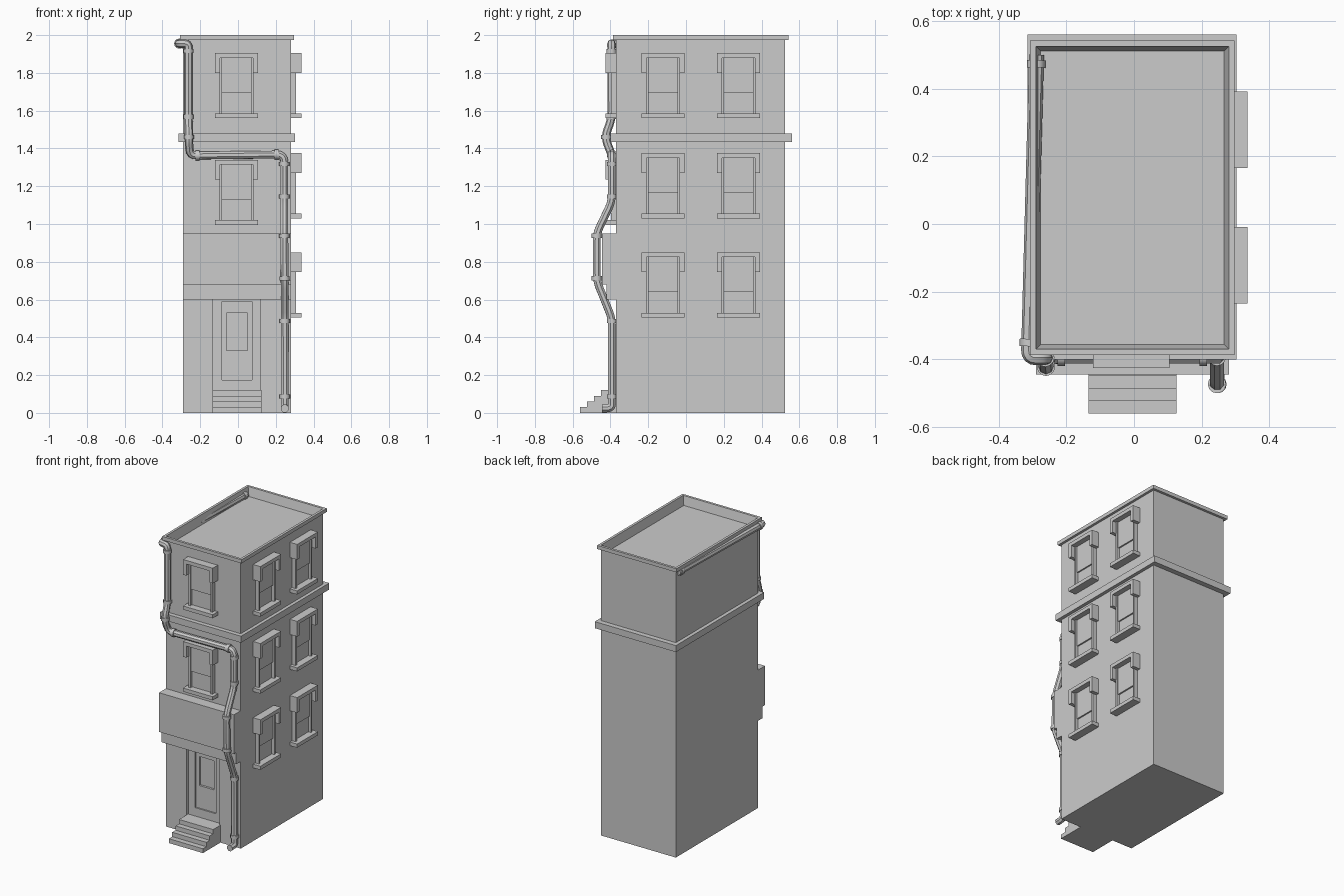
import bpy, bmesh, math
from mathutils import Vector, Matrix

if "Cube" in bpy.data.objects:
    bpy.data.objects.remove(bpy.data.objects["Cube"], do_unlink=True)

stone = bpy.data.materials.new("plain_grey")
stone.use_nodes = True
GREY = (0.6, 0.6, 0.6, 1)
stone.diffuse_color = GREY
stone.node_tree.nodes["Principled BSDF"].inputs["Base Color"].default_value = GREY

X0, X1, Y0, Y1 = -0.29, 0.28, -0.37, 0.525   # wall outline
ROOF = 1.94


def finish(name, bm):
    bmesh.ops.recalc_face_normals(bm, faces=bm.faces)
    mesh = bpy.data.meshes.new(name)
    bm.to_mesh(mesh)
    bm.free()
    mesh.materials.append(stone)
    ob = bpy.data.objects.new(name, mesh)
    bpy.context.collection.objects.link(ob)
    return ob


def add_box(bm, x0, x1, y0, y1, z0, z1):
    size = Matrix.Diagonal((x1 - x0, y1 - y0, z1 - z0, 1))
    mid = Matrix.Translation(((x0 + x1) / 2, (y0 + y1) / 2, (z0 + z1) / 2))
    bmesh.ops.create_cube(bm, size=1, matrix=mid @ size)


def box(name, *dims):
    bm = bmesh.new()
    add_box(bm, *dims)
    return finish(name, bm)


def cut(target, *dims):
    cutter = box("cutter", *dims)
    cutter.hide_render = True
    mod = target.modifiers.new("cut", "BOOLEAN")
    mod.operation, mod.solver, mod.object = "DIFFERENCE", "EXACT", cutter
    bpy.context.view_layer.objects.active = target
    bpy.ops.object.modifier_apply(modifier=mod.name)
    bpy.data.objects.remove(cutter, do_unlink=True)


# Walls with the recessed doorway, door panel and door light
walls = box("walls", X0, X1, Y0, Y1, 0, ROOF)
cut(walls, -0.135, 0.12, Y0 - 0.1, Y0 + 0.025, 0.1, 0.6)
cut(walls, -0.085, 0.075, Y0 - 0.1, Y0 + 0.035, 0.175, 0.59)
cut(walls, -0.06, 0.05, Y0 - 0.1, Y0 + 0.05, 0.33, 0.53)

# Parapet and cornice: a profile of (outward offset, height) carried round the walls
profile = [(0, ROOF), (0, 1.975), (0.017, 1.975), (0.017, 2), (0, 2), (-0.014, ROOF)]
bm = bmesh.new()
loops = [[bm.verts.new(p) for p in ((X0 - o, Y0 - o, z), (X1 + o, Y0 - o, z),
                                    (X1 + o, Y1 + o, z), (X0 - o, Y1 + o, z))]
         for o, z in profile]
for a, b in zip(loops, loops[1:] + loops[:1]):
    for i in range(4):
        j = (i + 1) % 4
        bm.faces.new((a[i], a[j], b[j], b[i]))
finish("parapet", bm)

# Belt course, shop fascia and the moulding below it
box("belt_course", -0.315, 0.303, -0.4, 0.56, 1.435, 1.48)
box("fascia_board", X0, X1, -0.445, Y0, 0.68, 0.95)
box("fascia_moulding", X0, X1, -0.42, Y0, 0.6, 0.68)

# Front steps
bm = bmesh.new()
for i in range(4):
    add_box(bm, -0.135, 0.125, -0.56 + i * 0.037, Y0 + 0.02, i * 0.03, (i + 1) * 0.03)
finish("front_steps", bm)


def window(name, origin, turn):
    """Window facing -y, its hood top at the origin, then turned about z."""
    bm = bmesh.new()
    back = 0.01
    add_box(bm, -0.113, 0.113, -0.055, back, -0.025, 0)              # hood
    add_box(bm, -0.113, 0.113, -0.055, back, -0.345, -0.32)          # sill
    add_box(bm, -0.077, 0.077, -0.018, back, -0.21, -0.025)          # upper sash
    add_box(bm, -0.077, 0.077, -0.008, back, -0.32, -0.21)           # lower sash
    for s in (-1, 1):
        a, b = sorted((s * 0.088, s * 0.113))
        add_box(bm, a, b, -0.055, back, -0.105, -0.025)              # hood drop
        a, b = sorted((s * 0.077, s * 0.09))
        add_box(bm, a, b, -0.028, back, -0.32, -0.025)               # jamb
    bm.transform(Matrix.Translation(origin) @ Matrix.Rotation(turn, 4, "Z"))
    finish(name, bm)


for floor, top in (("upper", 1.905), ("middle", 1.34)):
    window(floor + "_front_window", (-0.008, Y0, top), 0)
for floor, top in (("upper", 1.905), ("middle", 1.375), ("lower", 0.85)):
    for side, y in (("fore", -0.122), ("rear", 0.278)):
        window(f"{floor}_{side}_side_window", (X1, y, top), math.pi / 2)


def rounded(points, r):
    """Replace each corner of the path by a short curve."""
    pts = [Vector(p) for p in points]
    out = [pts[0]]
    for a, p, b in zip(pts, pts[1:], pts[2:]):
        d = min(r, (a - p).length * 0.45, (b - p).length * 0.45)
        s, e = p + (a - p).normalized() * d, p + (b - p).normalized() * d
        for k in range(5):
            t = k / 4
            out.append(s * (1 - t) ** 2 + p * 2 * t * (1 - t) + e * t * t)
    return out + [pts[-1]]


# Rain pipe: along the right eave, round the corner, across and down the front
PIPE = 0.022
path = [(-0.288, 0.5, 1.955), (-0.312, -0.395, 1.955), (-0.262, -0.395, 1.955),
        (-0.262, -0.393, 1.56), (-0.26, -0.422, 1.48), (-0.26, -0.422, 1.44),
        (-0.255, -0.392, 1.362), (0.245, -0.392, 1.368), (0.245, -0.392, 1.12),
        (0.245, -0.473, 0.95), (0.247, -0.473, 0.7), (0.247, -0.392, 0.5),
        (0.248, -0.392, 0.025), (0.248, -0.445, 0.023)]
curve = bpy.data.curves.new("rain_pipe", "CURVE")
curve.dimensions = "3D"
curve.bevel_depth, curve.bevel_resolution, curve.use_fill_caps = PIPE, 2, True
points = rounded(path, 0.04)
spline = curve.splines.new("POLY")
spline.points.add(len(points) - 1)
for sp, p in zip(spline.points, points):
    sp.co = (*p, 1)
curve.materials.append(stone)
pipe = bpy.data.objects.new("rain_pipe", curve)
bpy.context.collection.objects.link(pipe)
bpy.ops.object.select_all(action="DESELECT")
pipe.select_set(True)
bpy.context.view_layer.objects.active = pipe
bpy.ops.object.convert(target="MESH")

# Pipe collars: (path segment, fraction along it)
bm = bmesh.new()
for seg, t in ((0, 0.03), (0, 0.95), (2, 0.1), (2, 0.98), (4, 0.5), (6, 0.08), (6, 0.92),
               (7, 0.2), (7, 0.9), (9, 0.05), (9, 0.95), (11, 0.03), (11, 0.87)):
    a, b = Vector(path[seg]), Vector(path[seg + 1])
    rot = (b - a).to_track_quat("Z", "Y").to_matrix().to_4x4()
    bmesh.ops.create_cone(bm, cap_ends=True, segments=12, radius1=0.027, radius2=0.027,
                          depth=0.022, matrix=Matrix.Translation(a.lerp(b, t)) @ rot)
collars = finish("pipe_collars", bm)
collars.select_set(True)
bpy.ops.object.shade_smooth_by_angle(angle=math.radians(40))
